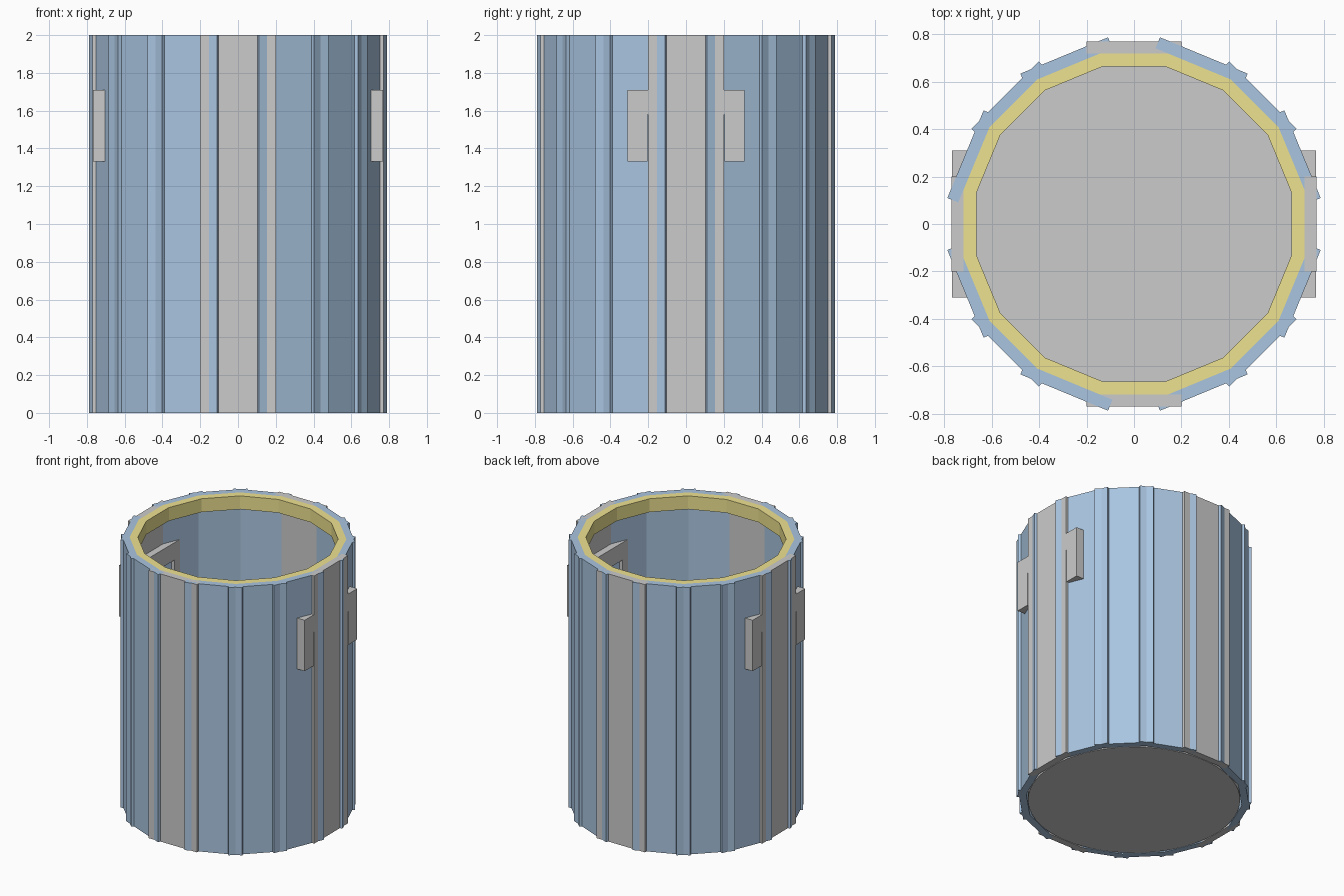
import bpy, bmesh
from math import pi, cos, sin
from mathutils import Matrix

if "Cube" in bpy.data.objects:
    bpy.data.objects.remove(bpy.data.objects["Cube"])

SIDES = 16
STEP = 2 * pi / SIDES


def material(name, color):
    m = bpy.data.materials.new(name)
    m.diffuse_color = color
    m.use_nodes = True
    m.node_tree.nodes["Principled BSDF"].inputs["Base Color"].default_value = m.diffuse_color
    return m


def finish(name, bm, mat=None):
    bmesh.ops.recalc_face_normals(bm, faces=bm.faces)
    mesh = bpy.data.meshes.new(name)
    bm.to_mesh(mesh)
    bm.free()
    obj = bpy.data.objects.new(name, mesh)
    bpy.context.collection.objects.link(obj)
    if mat:
        mesh.materials.append(mat)
    return obj


def box(name, x, y, z, mat=None):
    bm = bmesh.new()
    size = Matrix.Diagonal((x[1] - x[0], y[1] - y[0], z[1] - z[0], 1))
    centre = Matrix.Translation((sum(x) / 2, sum(y) / 2, sum(z) / 2))
    bmesh.ops.create_cube(bm, size=1, matrix=centre @ size)
    return finish(name, bm, mat)


blue = material("blue_paint", (0.40, 0.56, 0.75, 1))
yellow = material("yellow_paint", (0.85, 0.76, 0.28, 1))

# Overlapping staves; the four on the axes are plain grey
for i in range(SIDES):
    plain = i % 4 == 0
    stave = box("grey_stave" if plain else "blue_stave",
                (0.72, 0.77), (-0.2, 0.2), (0, 2), None if plain else blue)
    stave.rotation_euler.z = i * STEP

# Yellow inner rim: a rectangular section swept round the 16 sides
bm = bmesh.new()
section = [(0.72, 1.9), (0.72, 2.0), (0.665, 2.0), (0.665, 1.9)]
loops = []
for i in range(SIDES):
    a = (i + 0.5) * STEP
    loops.append([bm.verts.new((r / cos(STEP / 2) * cos(a),
                                r / cos(STEP / 2) * sin(a), z))
                  for r, z in section])
for i in range(SIDES):
    p, q = loops[i], loops[(i + 1) % SIDES]
    for j in range(4):
        k = (j + 1) % 4
        bm.faces.new((p[j], q[j], q[k], p[k]))
finish("inner_rim", bm, yellow)

# Round floor
bm = bmesh.new()
bmesh.ops.create_cone(bm, cap_ends=True, segments=64, radius1=0.718, radius2=0.718,
                      depth=0.05, matrix=Matrix.Translation((0, 0, 0.025)))
finish("floor", bm)

# Arch-shaped handle through each side wall
arch = [(-0.31, 1.33), (-0.205, 1.33), (-0.205, 1.58), (0.205, 1.58),
        (0.205, 1.33), (0.31, 1.33), (0.31, 1.71), (-0.31, 1.71)]
for name, side in (("right_handle", 1), ("left_handle", -1)):
    bm = bmesh.new()
    face = bm.faces.new([bm.verts.new((side * 0.668, y, z)) for y, z in arch])
    ext = bmesh.ops.extrude_face_region(bm, geom=[face], use_keep_orig=True)
    verts = [g for g in ext["geom"] if isinstance(g, bmesh.types.BMVert)]
    bmesh.ops.translate(bm, verts=verts, vec=(side * 0.1, 0, 0))
    finish(name, bm)
